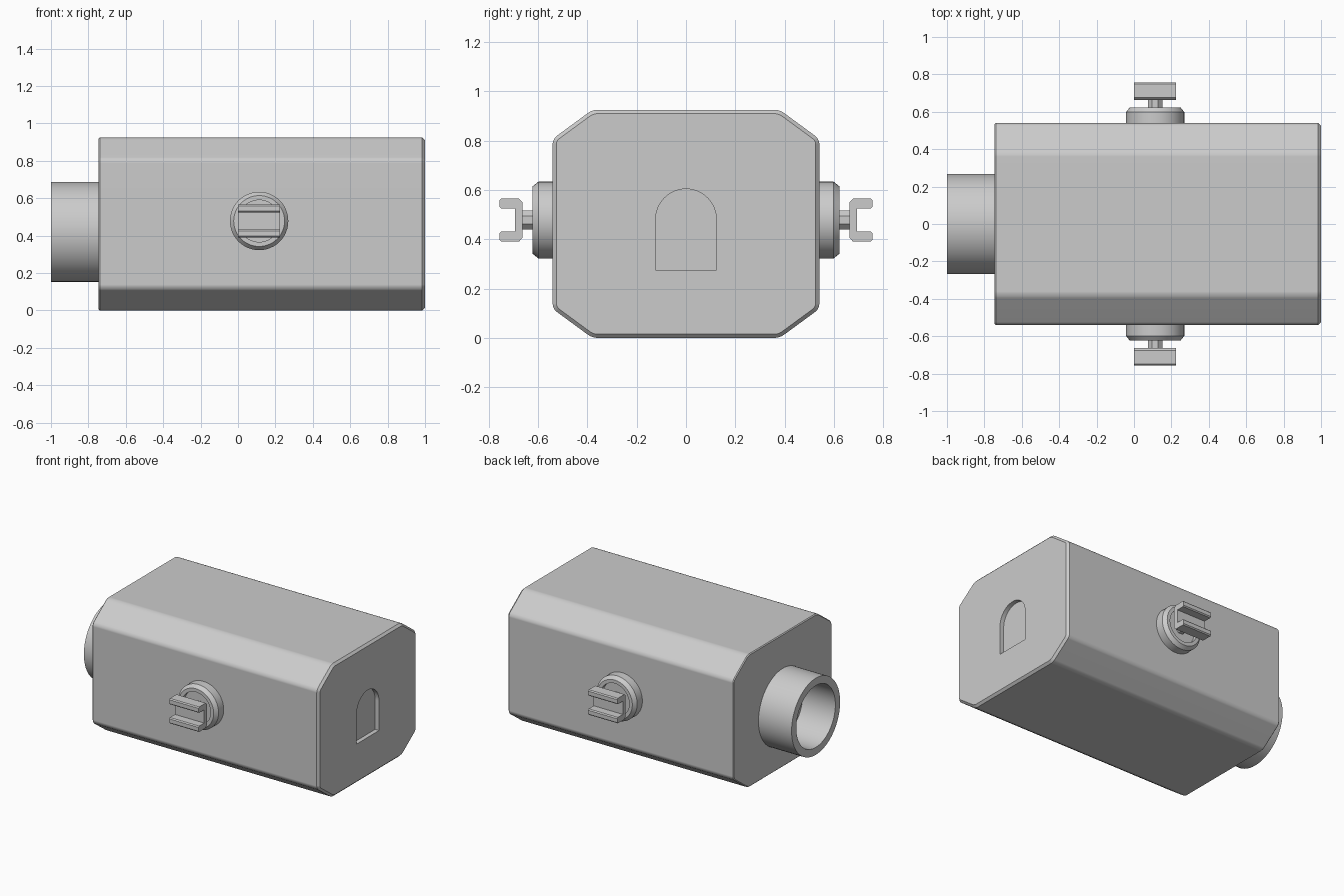
import bpy, bmesh
from math import pi, cos, sin, radians
from mathutils import Vector

if "Cube" in bpy.data.objects:
    bpy.data.objects.remove(bpy.data.objects["Cube"])

def finish(name, bm, mirror=False, smooth=True):
    bmesh.ops.remove_doubles(bm, verts=bm.verts, dist=1e-5)
    bmesh.ops.recalc_face_normals(bm, faces=bm.faces)
    me = bpy.data.meshes.new(name)
    bm.to_mesh(me)
    bm.free()
    ob = bpy.data.objects.new(name, me)
    bpy.context.collection.objects.link(ob)
    if smooth:
        shade(ob)
    if mirror:
        m = ob.modifiers.new("Mirror", 'MIRROR')
        m.use_axis = (False, True, False)
        m.use_clip = False
    return ob

def shade(ob):
    bpy.ops.object.select_all(action='DESELECT')
    ob.select_set(True)
    bpy.context.view_layer.objects.active = ob
    bpy.ops.object.shade_smooth_by_angle(angle=radians(30))

def prism(points, x0, x1):
    """Extrude a (y, z) outline along x."""
    bm = bmesh.new()
    face = bm.faces.new([bm.verts.new((x0, y, z)) for y, z in points])
    ext = bmesh.ops.extrude_face_region(bm, geom=[face])
    verts = [v for v in ext['geom'] if isinstance(v, bmesh.types.BMVert)]
    bmesh.ops.translate(bm, verts=verts, vec=(x1 - x0, 0, 0))
    return bm

def lathe(profile, axis, center, n, start=0.0):
    """Revolve (radius, height) points about an axis through center."""
    bm = bmesh.new()
    rings = []
    for r, h in profile:
        ring = []
        for i in range(n):
            a = start + 2 * pi * i / n
            u, w = r * cos(a), r * sin(a)
            co = (h, u, w) if axis == 'X' else (u, h, w)
            ring.append(bm.verts.new(Vector(center) + Vector(co)))
        rings.append(ring)
    for a, b in zip(rings, rings[1:]):
        for i in range(n):
            j = (i + 1) % n
            bm.faces.new((a[i], a[j], b[j], b[i]))
    return bm

# Octagonal housing with softened long edges and chamfered ends
half = [(0.38, 0), (0.541, 0.118), (0.541, 0.807), (0.38, 0.925)]
bm = prism(half + [(-y, z) for y, z in reversed(half)], -0.745, 1.0)
bm.normal_update()
long_edges = [e for e in bm.edges if abs(e.verts[0].co.x - e.verts[1].co.x) > 1]
bmesh.ops.bevel(bm, geom=long_edges, offset=0.02, segments=3, profile=0.5,
                affect='EDGES')
for x, size in ((1.0, 0.015), (-0.745, 0.006)):
    rim = [e for e in bm.edges if all(abs(v.co.x - x) < 1e-4 for v in e.verts)]
    bmesh.ops.bevel(bm, geom=rim, offset=size, segments=1, affect='EDGES')
housing = finish("housing", bm, smooth=False)

# Arched recess in the right end
arch = [(-0.123, 0.275), (0.123, 0.275)]
arch += [(0.123 * cos(pi * i / 24), 0.481 + 0.123 * sin(pi * i / 24)) for i in range(25)]
cutter = finish("arch_cutter", prism(arch, 0.97, 1.1), smooth=False)
cutter.hide_render = True
cut = housing.modifiers.new("Arch", 'BOOLEAN')
cut.object = cutter
cut.operation = 'DIFFERENCE'
cut.solver = 'EXACT'
bpy.context.view_layer.objects.active = housing
bpy.ops.object.modifier_apply(modifier=cut.name)
bpy.data.objects.remove(cutter)
shade(housing)
housing.modifiers.new("Normals", 'WEIGHTED_NORMAL').keep_sharp = True

# Open pipe on the left end
pipe = [(0.267, -0.735), (0.267, -1.0), (0.215, -1.0), (0.215, -0.748), (0, -0.748)]
finish("pipe", lathe(pipe, 'X', (0, 0, 0.42), 64))

# Side fittings, mirrored front and back
cx, cz = 0.113, 0.478
collar = [(0.156, 0.53), (0.156, 0.598), (0.136, 0.623), (0.112, 0.623),
          (0.112, 0.59), (0, 0.59)]
finish("collar", lathe(collar, 'Y', (cx, 0, cz), 48), mirror=True)

stem = [(0.042, 0.58), (0.042, 0.675)]
finish("stem", lathe(stem, 'Y', (cx, 0, cz), 8, pi / 8), mirror=True, smooth=False)

# Forked bracket: C-shaped section with chamfered outer corners
top = [(0.663, 0.072), (0.677, 0.087), (0.749, 0.087), (0.756, 0.08),
       (0.756, 0.053), (0.749, 0.046), (0.694, 0.046)]
fork = [(y, cz + z) for y, z in top] + [(y, cz - z) for y, z in reversed(top)]
finish("fork", prism(fork, 0.0, 0.225), mirror=True, smooth=False)
